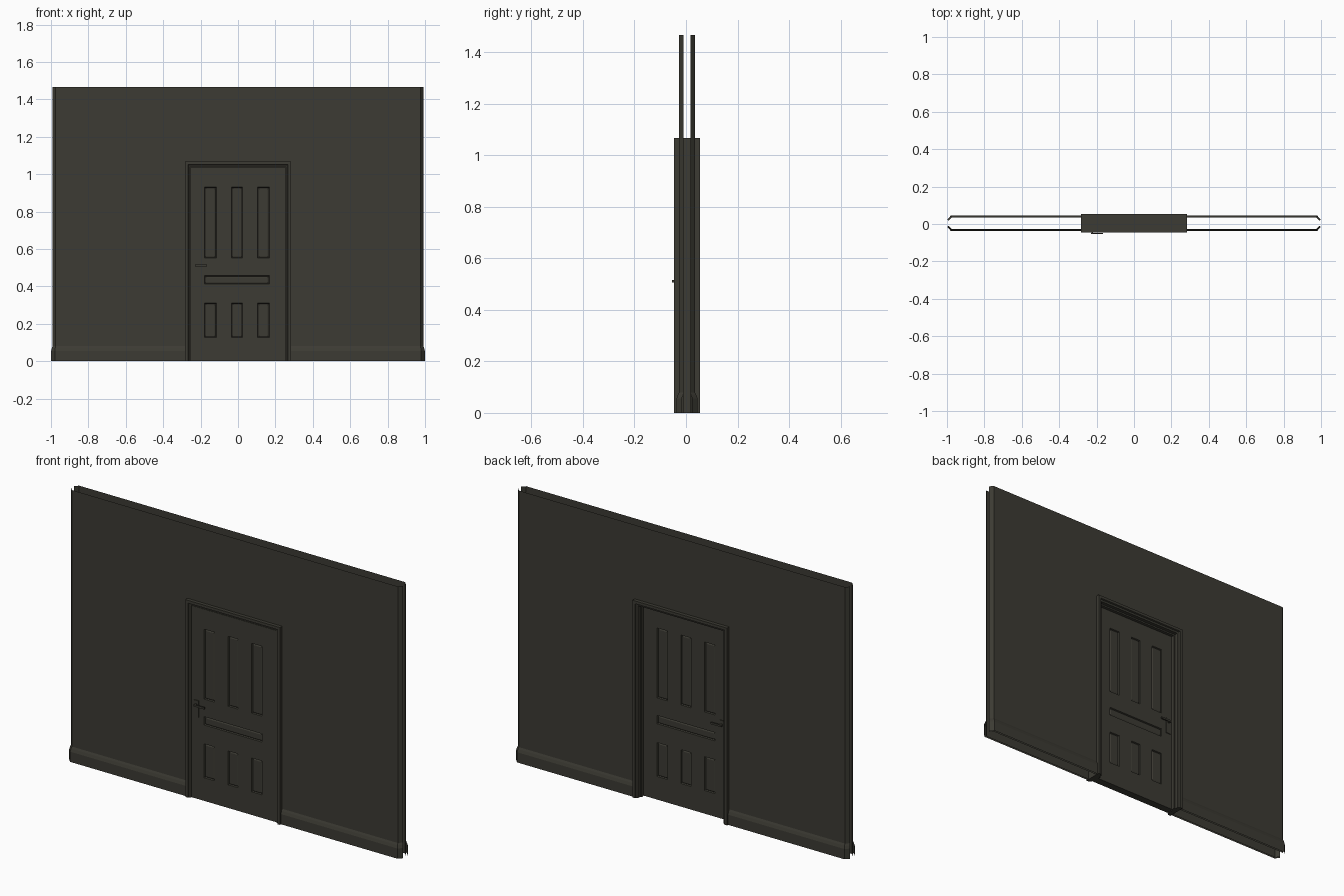
import bpy, bmesh
from mathutils import Vector

if "Cube" in bpy.data.objects:
    bpy.data.objects.remove(bpy.data.objects["Cube"])

YC = 0.004  # middle plane of the wall

mat = bpy.data.materials.new("dark olive grey")
mat.diffuse_color = (0.045, 0.043, 0.033, 1)
mat.use_nodes = True
mat.node_tree.nodes["Principled BSDF"].inputs["Base Color"].default_value = mat.diffuse_color


def finish(name, bm):
    me = bpy.data.meshes.new(name)
    bm.to_mesh(me)
    bm.free()
    me.materials.append(mat)
    ob = bpy.data.objects.new(name, me)
    bpy.context.collection.objects.link(ob)
    return ob


def outward(bm, sy):
    # open sheets: turn every face away from the wall cavity
    bm.normal_update()
    for f in bm.faces:
        if f.normal.y * sy < 0:
            f.normal_flip()


def strip(bm, profile, x0, sx, sy):
    # sweep an (offset, z) profile along one wall half with its chamfered end
    rows = []
    for o, z in profile:
        path = [(x0, 0.031 + o), (0.975 + 0.41 * o, 0.031 + o),
                (0.992 + 0.7 * o, 0.013 + 0.7 * o)]
        rows.append([bm.verts.new((sx * x, YC + sy * y, z)) for x, y in path])
    for a, b in zip(rows, rows[1:]):
        for i in range(2):
            bm.faces.new((a[i], a[i + 1], b[i + 1], b[i]))


# wall skins and skirting boards, front and back
TOP = 1.467
for sy, side in ((-1, "front"), (1, "back")):
    wall = bmesh.new()
    board = bmesh.new()
    for sx in (-1, 1):
        strip(wall, [(0, 0), (0, TOP)], 0.27, sx, sy)
        strip(board, [(0.010, 0), (0.010, 0.055), (0.005, 0.07), (0, 0.08)], 0.28, sx, sy)
    y = YC + sy * 0.031
    wall.faces.new([wall.verts.new(p) for p in
                    ((-0.27, y, 1.05), (0.27, y, 1.05), (0.27, y, TOP), (-0.27, y, TOP))])
    outward(wall, sy)
    outward(board, sy)
    finish(side + "_wall", wall)
    finish(side + "_skirting", board)

# door frame: closed profile (outward distance, y) swept around the opening
half = [(0.035, 0.05), (0.02, 0.05), (0.017, 0.043), (0.008, 0.04)]
profile = [(d, YC - y) for d, y in half]
profile += [(0.008, 0.008), (0.0, 0.008), (0.0, 0.025), (0.008, 0.025)]
profile += [(d, YC + y) for d, y in reversed(half)]
bm = bmesh.new()
rings = []
for sx, up in ((-1, 0), (-1, 1), (1, 1), (1, 0)):
    rings.append([bm.verts.new((sx * (0.248 + d), y, up * (1.032 + d))) for d, y in profile])
n = len(profile)
for a, b in zip(rings, rings[1:]):
    for i in range(n):
        j = (i + 1) % n
        bm.faces.new((a[i], a[j], b[j], b[i]))
bm.faces.new(rings[0])
bm.faces.new(rings[-1])
bmesh.ops.recalc_face_normals(bm, faces=bm.faces)
finish("door_frame", bm)

# door leaf: a grid cut at the panel edges, thickened, panels sunk on both faces
XS = [-0.254, -0.18, -0.116, -0.035, 0.025, 0.105, 0.168, 0.254]
ZS = [0.002, 0.127, 0.31, 0.412, 0.457, 0.552, 0.93, 1.038]
Y0, Y1 = -0.034, 0.008
bm = bmesh.new()
grid = [[bm.verts.new((x, Y0, z)) for x in XS] for z in ZS]
for r in range(7):
    for c in range(7):
        bm.faces.new((grid[r][c], grid[r][c + 1], grid[r + 1][c + 1], grid[r + 1][c]))
ext = bmesh.ops.extrude_face_region(bm, geom=bm.faces[:], use_keep_orig=True)
bmesh.ops.translate(bm, vec=(0, Y1 - Y0, 0),
                    verts=[g for g in ext["geom"] if isinstance(g, bmesh.types.BMVert)])
bmesh.ops.recalc_face_normals(bm, faces=bm.faces)
bm.normal_update()


def is_panel(f):
    if abs(f.normal.y) < 0.9:
        return False
    m = f.calc_center_median()
    c = sum(m.x > x for x in XS) - 1
    r = sum(m.z > z for z in ZS) - 1
    return (r in (1, 5) and c in (1, 3, 5)) or (r == 3 and 1 <= c <= 5)


panels = [f for f in bm.faces if is_panel(f)]
bmesh.ops.inset_region(bm, faces=panels, thickness=0.003, depth=-0.007, use_even_offset=True)
bmesh.ops.inset_region(bm, faces=panels, thickness=0.006, depth=0.003, use_even_offset=True)
finish("door_leaf", bm)


def box(bm, lo, hi):
    lo, hi = Vector(lo), Vector(hi)
    vs = bmesh.ops.create_cube(bm, size=1)["verts"]
    for v in vs:
        v.co = Vector([(lo[i] + hi[i]) / 2 + v.co[i] * (hi[i] - lo[i]) for i in range(3)])


# handles: plate, spindle and lever on each side of the door
for face, s, name in ((Y0, -1, "front_handle"), (Y1, 1, "back_handle")):
    bm = bmesh.new()

    def part(x0, x1, d0, d1, z0, z1):
        ya, yb = sorted((face + s * d0, face + s * d1))
        box(bm, (x0, ya, z0), (x1, yb, z1))

    part(-0.238, -0.209, -0.001, 0.004, 0.445, 0.535)
    part(-0.228, -0.218, 0.003, 0.014, 0.507, 0.517)
    part(-0.229, -0.166, 0.013, 0.020, 0.507, 0.517)
    finish(name, bm)
